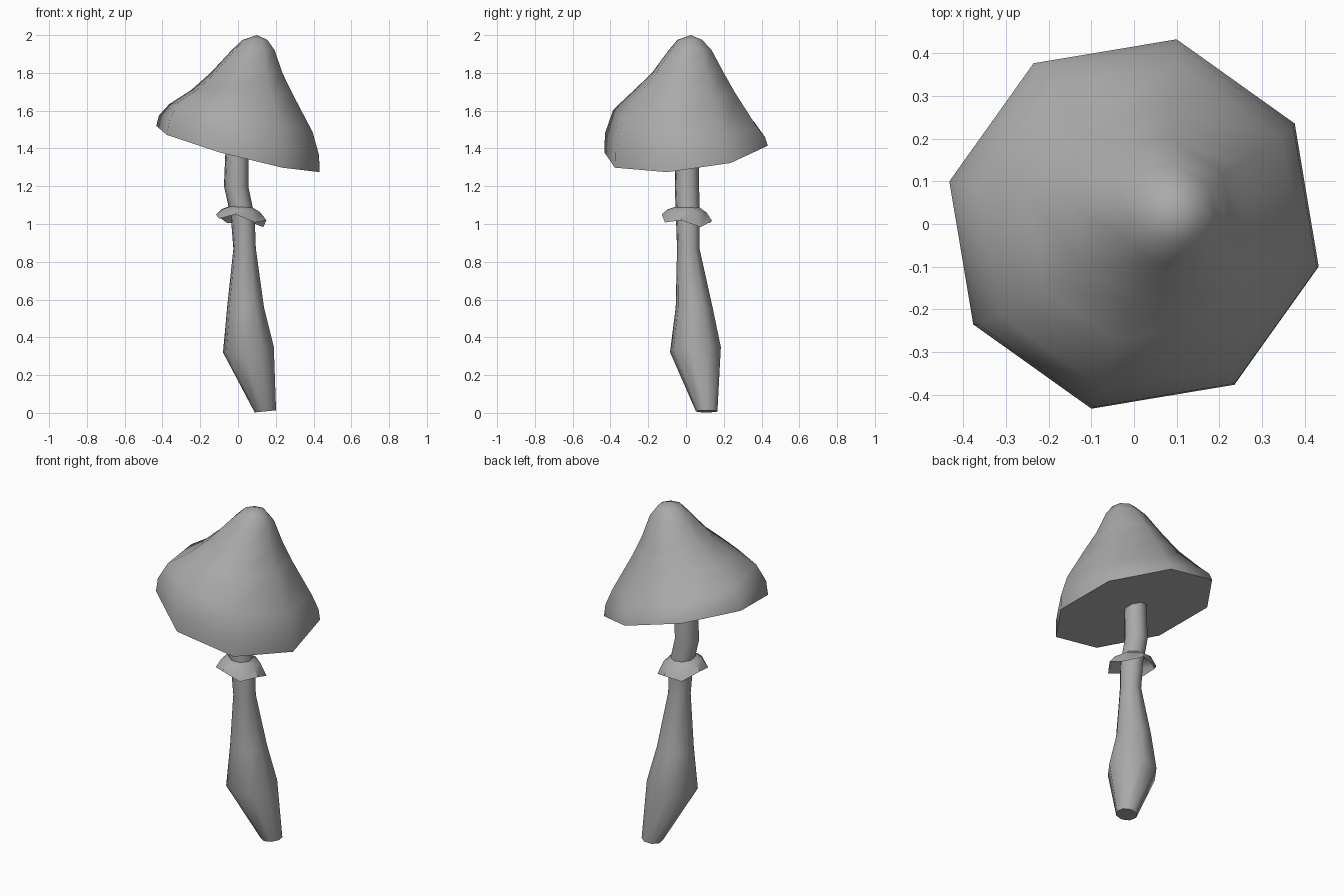
import bpy, bmesh, math

cube = bpy.data.objects.get("Cube")
if cube:
    bpy.data.objects.remove(cube)

SIDES = 8
PHASE = math.radians(-13)

grey = bpy.data.materials.new("plain grey")
grey.use_nodes = True
grey.diffuse_color = (0.4, 0.4, 0.4, 1)
grey.node_tree.nodes["Principled BSDF"].inputs["Base Color"].default_value = (0.4, 0.4, 0.4, 1)


def loft(name, rings, phase=PHASE, tip=None, bottom=True, top=False, wave=0, angle=50):
    """Skin tilted polygon rings: (x, y, z, radius, x slope, y slope)."""
    bm = bmesh.new()
    loops = []
    for n, (cx, cy, z, r, sx, sy) in enumerate(rings):
        loop = []
        for i in range(SIDES):
            a = phase + math.tau * i / SIDES
            dx, dy = r * math.cos(a), r * math.sin(a)
            ripple = wave * (-1) ** i if n == 0 else 0
            loop.append(bm.verts.new((cx + dx, cy + dy, z + sx * dx + sy * dy + ripple)))
        loops.append(loop)
    for lo, hi in zip(loops, loops[1:]):
        for i in range(SIDES):
            j = (i + 1) % SIDES
            bm.faces.new((lo[i], lo[j], hi[j], hi[i]))
    if bottom:
        bm.faces.new(loops[0][::-1])
    if top:
        bm.faces.new(loops[-1])
    if tip:
        peak = bm.verts.new(tip)
        for i in range(SIDES):
            bm.faces.new((loops[-1][i], loops[-1][(i + 1) % SIDES], peak))
    mesh = bpy.data.meshes.new(name)
    bm.to_mesh(mesh)
    bm.free()
    mesh.materials.append(grey)
    obj = bpy.data.objects.new(name, mesh)
    bpy.context.collection.objects.link(obj)
    bpy.ops.object.select_all(action="DESELECT")
    obj.select_set(True)
    bpy.context.view_layer.objects.active = obj
    bpy.ops.object.shade_smooth_by_angle(angle=math.radians(angle))
    return obj


# Leaning bell-shaped cap with a flat underside
loft("cap", [
    (0, 0, 1.397, 0.444, -0.26, 0.10),
    (0.005, -0.005, 1.47, 0.435, -0.24, 0.03),
    (0.015, -0.005, 1.56, 0.39, -0.21, -0.07),
    (0.02, -0.005, 1.70, 0.275, -0.04, -0.03),
    (0.045, 0.01, 1.80, 0.195, 0, 0),
    (0.08, 0.022, 1.92, 0.117, 0, 0),
    (0.09, 0.02, 1.975, 0.067, 0, 0),
], tip=(0.10, 0.025, 2.0))

# Bent stem, swollen near the base
loft("stem", [
    (0.145, 0.11, 0.008, 0.058, 0.1, 0),
    (0.055, 0.05, 0.335, 0.138, 0.13, 0.07),
    (0.04, 0.043, 0.56, 0.10, 0, 0),
    (0.035, 0.012, 0.87, 0.061, 0, 0),
    (0.025, 0.01, 1.04, 0.065, 0, 0),
    (-0.01, 0.005, 1.20, 0.066, 0, 0),
    (-0.005, 0.007, 1.40, 0.062, -0.26, 0.1),
], top=True)

# Thin rippled skirt around the stem
loft("skirt", [
    (0.017, 0.005, 1.02, 0.137, -0.13, -0.1),
    (0.017, 0.005, 1.07, 0.105, -0.1, -0.05),
    (0.015, 0.005, 1.09, 0.065, -0.05, 0),
], bottom=False, wave=0.014, angle=40)
